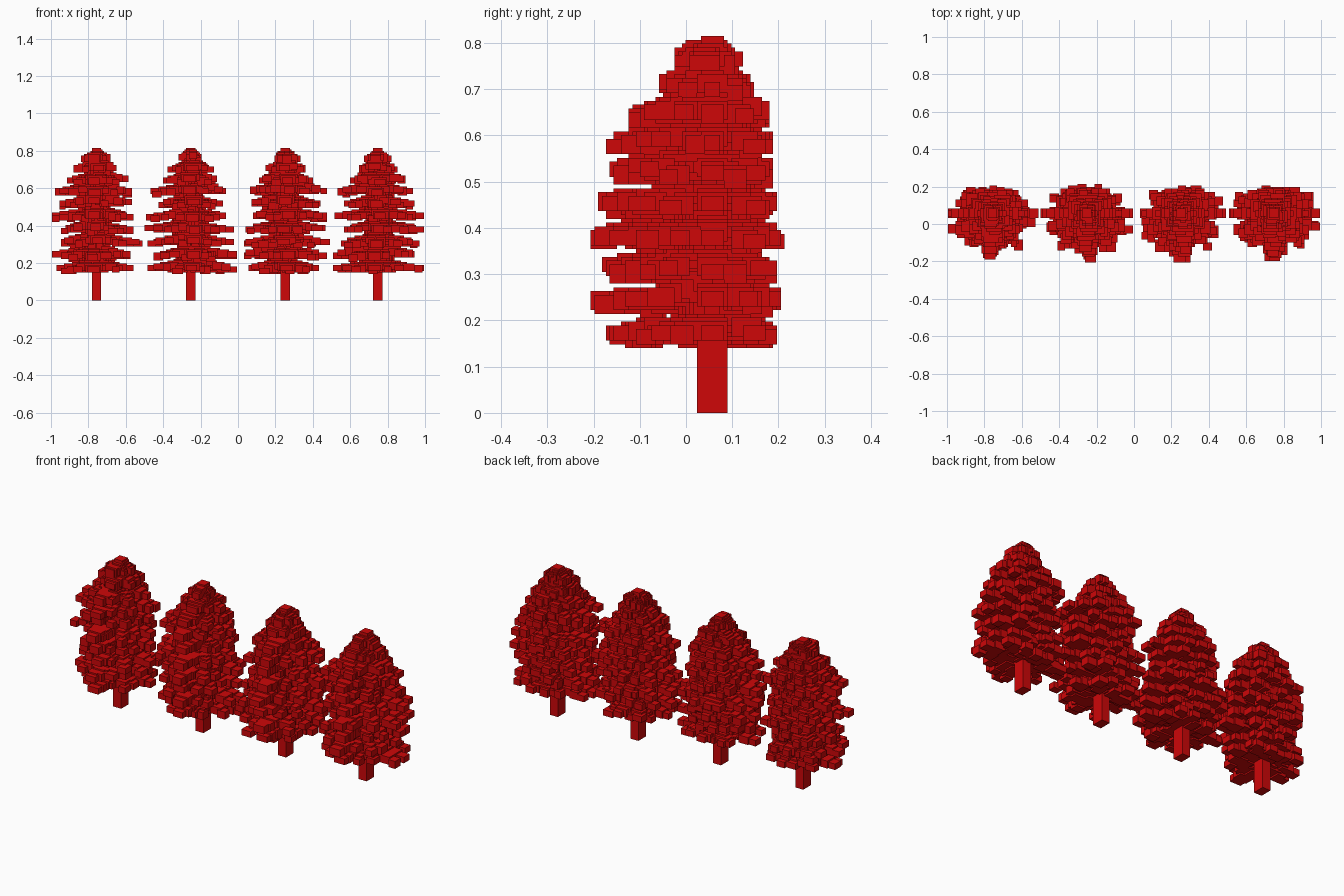
import bpy, bmesh, math, random
from mathutils import Vector

cube = bpy.data.objects.get("Cube")
if cube:
    bpy.data.objects.remove(cube, do_unlink=True)

V = 2 / 243            # edge of one block
TRUNK_Y = 0.057
TIER_Z = [0.175, 0.245, 0.315, 0.385, 0.455, 0.525, 0.59, 0.65, 0.71, 0.767]
FRONT = [0.24, 0.265, 0.25, 0.265, 0.25, 0.22, 0.23, 0.185, 0.125, 0.085]
BACK = [0.137, 0.14, 0.138, 0.145, 0.14, 0.132, 0.132, 0.12, 0.09, 0.06]

# trunk centre and sideways reach of every tier, lowest first
TREES = {
    "far_right_tree": (-0.757,
        [.21, .24, .19, .19, .24, .20, .22, .16, .12, .08],
        [.20, .18, .245, .20, .20, .19, .19, .17, .11, .07]),
    "inner_right_tree": (-0.253,
        [.23, .20, .23, .245, .24, .17, .21, .15, .12, .06],
        [.25, .25, .23, .23, .19, .17, .19, .14, .12, .06]),
    "inner_left_tree": (0.253,
        [.20, .22, .22, .21, .17, .18, .19, .14, .11, .06],
        [.18, .22, .235, .21, .225, .19, .225, .15, .11, .08]),
    "far_left_tree": (0.747,
        [.24, .24, .20, .18, .23, .18, .21, .15, .10, .07],
        [.245, .20, .22, .24, .25, .20, .19, .15, .11, .07]),
}

red = bpy.data.materials.new("red")
red.use_nodes = True
RGBA = (0.62, 0.002, 0.0025, 1)
red.diffuse_color = RGBA
red.node_tree.nodes["Principled BSDF"].inputs["Base Color"].default_value = RGBA


def fill_box(cells, centre, half):
    """Add every block inside a box, snapped to the block grid."""
    lo = [round((c - h) / V) for c, h in zip(centre, half)]
    hi = [max(a + 1, round((c + h) / V)) for a, c, h in zip(lo, centre, half)]
    cells.update((i, j, k) for i in range(lo[0], hi[0])
                 for j in range(lo[1], hi[1]) for k in range(lo[2], hi[2]))


def reach(angle, left, right, front, back):
    """Radius of an oval with a different reach on each side."""
    c, s = math.cos(angle), math.sin(angle)
    a = abs(c) / (right if c > 0 else left)
    b = abs(s) / (back if s > 0 else front)
    return (a ** 2.3 + b ** 2.3) ** (-1 / 2.3)


def fill_core(cells, z0, z1, sides, scale):
    """Solid oval slab that joins the branches of one tier."""
    n = int(max(sides) * scale / V) + 1
    for i in range(-n, n + 1):
        for j in range(-n, n + 1):
            x, y = (i + .5) * V, (j + .5) * V
            if math.hypot(x, y) <= scale * reach(math.atan2(y, x), *sides):
                cells.update((i, j, k) for k in range(round(z0 / V), round(z1 / V)))


def skin(name, cells, location):
    """Make the outer skin of a set of blocks and merge its flat areas."""
    bm = bmesh.new()
    verts = {}

    def vert(p):
        if p not in verts:
            verts[p] = bm.verts.new((p[0] * V, p[1] * V, p[2] * V))
        return verts[p]

    for cell in cells:
        for axis in range(3):
            for side in (0, 1):
                near = list(cell)
                near[axis] += 1 if side else -1
                if tuple(near) in cells:
                    continue
                loop = []
                for du, dv in ((0, 0), (1, 0), (1, 1), (0, 1)):
                    p = list(cell)
                    p[axis] += side
                    p[(axis + 1) % 3] += du
                    p[(axis + 2) % 3] += dv
                    loop.append(vert(tuple(p)))
                bm.faces.new(loop if side else loop[::-1])
    bmesh.ops.dissolve_limit(bm, angle_limit=0.01, verts=bm.verts, edges=bm.edges)
    mesh = bpy.data.meshes.new(name)
    bm.to_mesh(mesh)
    bm.free()
    mesh.materials.append(red)
    obj = bpy.data.objects.new(name, mesh)
    obj.location = location
    bpy.context.collection.objects.link(obj)


def foliage(seed, left, right):
    rng = random.Random(seed)
    cells = set()
    for t, z in enumerate(TIER_Z):
        sides = (left[t], right[t], FRONT[t] * 0.82, BACK[t])
        # inner mass, closing the gap up to the next tier
        fill_core(cells, z - 0.004, z + 0.018, sides, 0.62)
        fill_core(cells, z + 0.018, z + 0.066 if t < 9 else z + 0.02, sides, 0.36)

        # drooping branches made of shrinking clumps at uneven heights
        count = 14 if t < 7 else 10
        turn = rng.uniform(-.15, .15)
        for b in range(count):
            angle = 2 * math.pi * b / count
            main = b in (0, count // 2)
            if not main:
                angle += turn + rng.uniform(-.13, .13)
            r = reach(angle, *sides) * (1 if main else rng.uniform(.74, 1.06))
            lift = rng.uniform(-.006, .006) if main else rng.uniform(-.014, .014)
            size = min(0.032, 0.28 * r)
            for f, s, h in ((.42, 1.2, .022), (.62, 1.1, .021),
                            (.82, 1.0, .020), (1, .8, .017)):
                w = size * s * rng.uniform(.75, 1.1)
                d = size * s * rng.uniform(.75, 1.1)
                x = math.cos(angle) * (r * f - w * abs(math.cos(angle)))
                y = math.sin(angle) * (r * f - d * abs(math.sin(angle)))
                fill_box(cells, (x, y, z + lift + .030 - .036 * f), (w, d, h))

        # long branch that points to the front
        fx = rng.uniform(-.02, .02)
        tip = FRONT[t] * rng.uniform(.88, 1)
        lift = rng.uniform(-.012, .012)
        for f, w, h in ((.7, .05, .022), (.86, .042, .021), (1, .03, .018)):
            w = min(w, left[t] * .4)
            fill_box(cells, (fx, -tip * f + .03, z + lift + .026 - .030 * f),
                     (w, .03, h))

    # narrow top
    fill_box(cells, (0, 0, 0.79), (0.021, 0.025, 0.026))
    low, high = round(0.143 / V), round(0.816 / V)
    return {c for c in cells if low <= c[2] < high}


for seed, (name, (x, left, right)) in enumerate(TREES.items()):
    skin(name + "_foliage", foliage(seed + 3, left, right), Vector((x, TRUNK_Y, 0)))

    # trunk
    bpy.ops.mesh.primitive_cube_add(size=1, location=(x, TRUNK_Y, 0.09))
    trunk = bpy.context.object
    trunk.name = name + "_trunk"
    trunk.scale = (0.049, 0.066, 0.18)
    trunk.data.materials.append(red)
